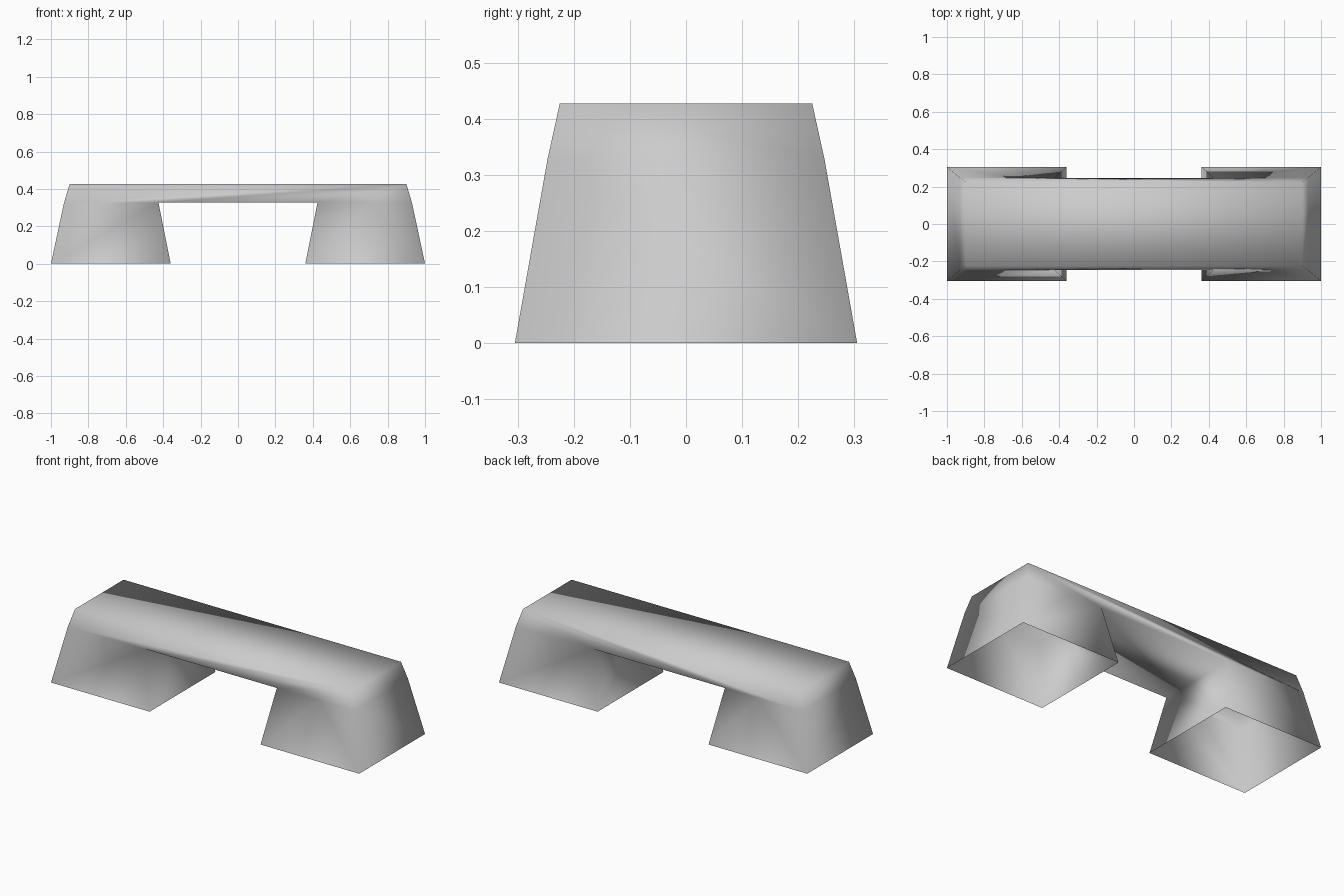
import bpy
import bmesh
from mathutils import Vector

cube = bpy.data.objects.get("Cube")
if cube:
    bpy.data.objects.remove(cube, do_unlink=True)

grey = bpy.data.materials.new("light_grey")
grey.use_nodes = True
grey.diffuse_color = (0.6, 0.6, 0.6, 1)
grey.node_tree.nodes["Principled BSDF"].inputs["Base Color"].default_value = (0.6, 0.6, 0.6, 1)

# Outer half sizes (x, y) and height of each level of the tapered shell
FOOT = (1.0, 0.305, 0.0)
WAIST = (0.93, 0.247, 0.327)
TOP = (0.9, 0.225, 0.427)
INNER_FOOT, INNER_WAIST = 0.36, 0.425

bm = bmesh.new()
shared = {}


def vert(x, y, z):
    key = (round(x, 4), round(y, 4), round(z, 4))
    if key not in shared:
        shared[key] = bm.verts.new(key)
    return shared[key]


def face(points, outward):
    f = bm.faces.new([vert(*p) for p in points])
    f.normal_update()
    if f.normal.dot(Vector(outward)) < 0:
        f.normal_flip()
    f.smooth = True


def corner(level, sx, sy):
    return (sx * level[0], sy * level[1], level[2])


def ceiling_end(sx, sy):
    """Where the underside of the bar stops inside each leg."""
    x = -0.64 if sx < 0 else (0.7 if sy < 0 else 0.65)
    return (x, sy * WAIST[1], WAIST[2])


def inner(sx, sy):
    return (sx * INNER_WAIST, sy * WAIST[1], WAIST[2])


def inner_foot(sx, sy):
    return (sx * INNER_FOOT, sy * FOOT[1], 0)


# Bar: flat top, sloped ends and sides, underside running into the legs
face([corner(TOP, *s) for s in ((-1, -1), (1, -1), (1, 1), (-1, 1))], (0, 0, 1))
for s in (-1, 1):
    face([corner(TOP, s, -1), corner(TOP, s, 1),
          corner(WAIST, s, 1), corner(WAIST, s, -1)], (s, 0, 0))
    face([corner(TOP, -1, s), corner(TOP, 1, s),
          corner(WAIST, 1, s), ceiling_end(1, s), inner(1, s),
          inner(-1, s), ceiling_end(-1, s), corner(WAIST, -1, s)], (0, s, 0))
face([ceiling_end(-1, -1), inner(-1, -1), inner(1, -1), ceiling_end(1, -1),
      ceiling_end(1, 1), inner(1, 1), inner(-1, 1), ceiling_end(-1, 1)], (0, 0, -1))

# Legs: hollow tapered sleeves, open at the ground
for sx in (-1, 1):
    face([corner(WAIST, sx, -1), corner(WAIST, sx, 1),
          corner(FOOT, sx, 1), corner(FOOT, sx, -1)], (sx, 0, 0))
    face([inner(sx, -1), inner(sx, 1),
          inner_foot(sx, 1), inner_foot(sx, -1)], (-sx, 0, 0))
    for sy in (-1, 1):
        face([corner(WAIST, sx, sy), ceiling_end(sx, sy), inner(sx, sy),
              inner_foot(sx, sy), corner(FOOT, sx, sy)], (0, sy, 0))

mesh = bpy.data.meshes.new("bar_with_two_legs")
bm.to_mesh(mesh)
bm.free()
mesh.materials.append(grey)
body = bpy.data.objects.new("bar_with_two_legs", mesh)
bpy.context.collection.objects.link(body)
